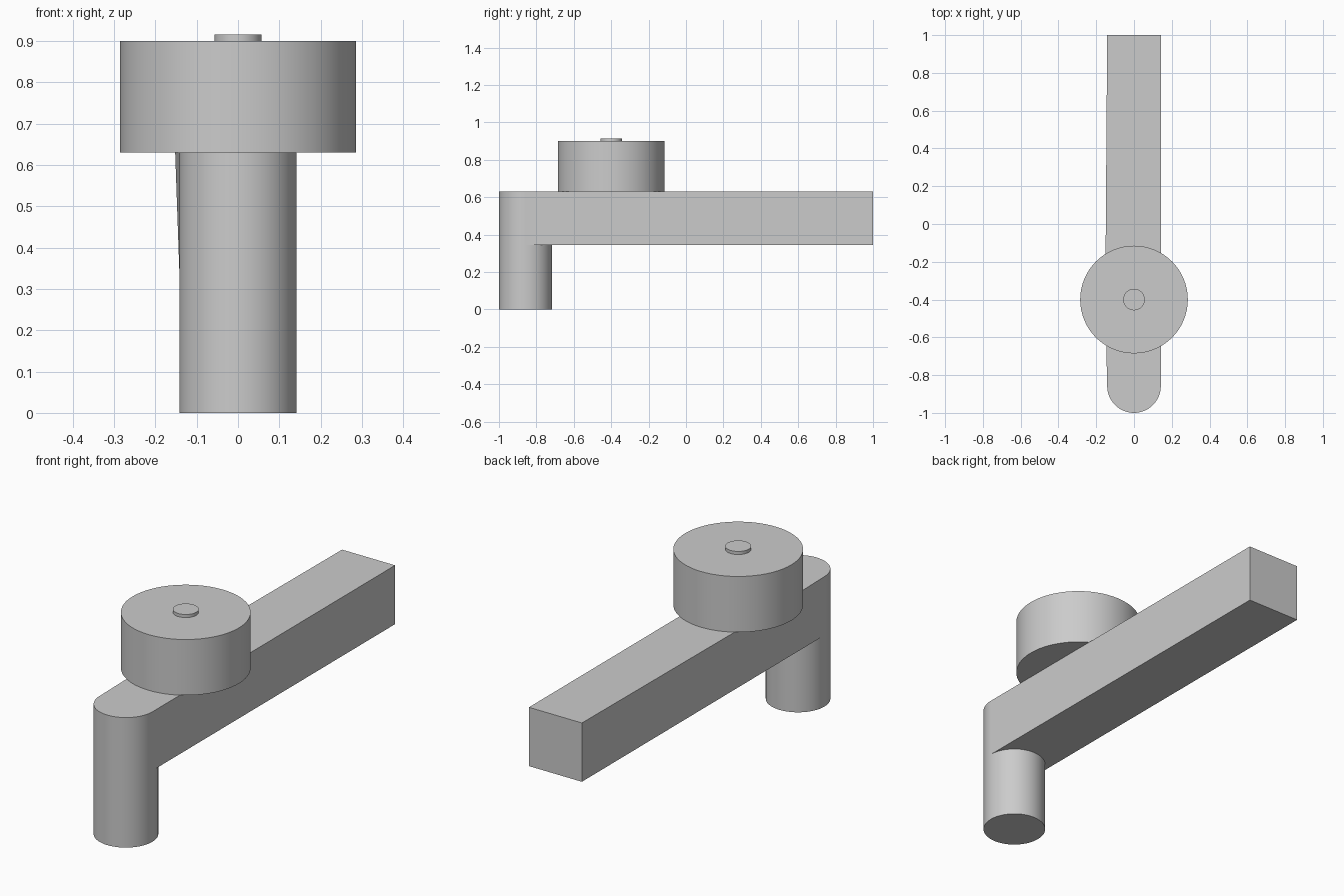
import bpy, bmesh, math

cube = bpy.data.objects.get("Cube")
if cube:
    bpy.data.objects.remove(cube, do_unlink=True)

# One plain grey for the whole model
grey = bpy.data.materials.new("plain_grey")
grey.use_nodes = True
grey.diffuse_color = (0.6, 0.6, 0.6, 1)
grey.node_tree.nodes["Principled BSDF"].inputs["Base Color"].default_value = (0.6, 0.6, 0.6, 1)


def cylinder(name, radius, y, bottom, top):
    bpy.ops.mesh.primitive_cylinder_add(
        vertices=64, radius=radius, depth=top - bottom,
        location=(0, y, (bottom + top) / 2))
    ob = bpy.context.object
    ob.name = name
    ob.data.materials.append(grey)
    bpy.ops.object.shade_smooth_by_angle(angle=math.radians(30))
    return ob


HALF = 0.142
POST_Y = HALF - 1
DISC_Y = -0.4
BEAM_BOTTOM, BEAM_TOP = 0.345, 0.63

# Round post and the turntable stacked on the beam
cylinder("front_post", HALF, POST_Y, 0, BEAM_TOP)
cylinder("round_disc", 0.285, DISC_Y, BEAM_TOP, 0.9)
cylinder("disc_cap", 0.057, DISC_Y, 0.9, 0.915)

# Long beam, its right upper edge swelling slightly under the disc
bm = bmesh.new()
low = [bm.verts.new((x, y, BEAM_BOTTOM))
       for x, y in ((-HALF, POST_Y), (HALF, POST_Y), (HALF, 1), (-HALF, 1))]
high = [bm.verts.new((v.co.x, v.co.y, BEAM_TOP)) for v in low]
swell = bm.verts.new((-0.152, DISC_Y, BEAM_TOP))
bm.faces.new(low[::-1])
bm.faces.new(high + [swell])
for i in range(3):
    bm.faces.new((low[i], low[i + 1], high[i + 1], high[i]))
bm.faces.new((low[3], low[0], swell))
bm.faces.new((low[0], high[0], swell))
bm.faces.new((high[3], low[3], swell))
bmesh.ops.recalc_face_normals(bm, faces=bm.faces)
mesh = bpy.data.meshes.new("long_beam")
bm.to_mesh(mesh)
bm.free()
mesh.materials.append(grey)
beam = bpy.data.objects.new("long_beam", mesh)
bpy.context.collection.objects.link(beam)
